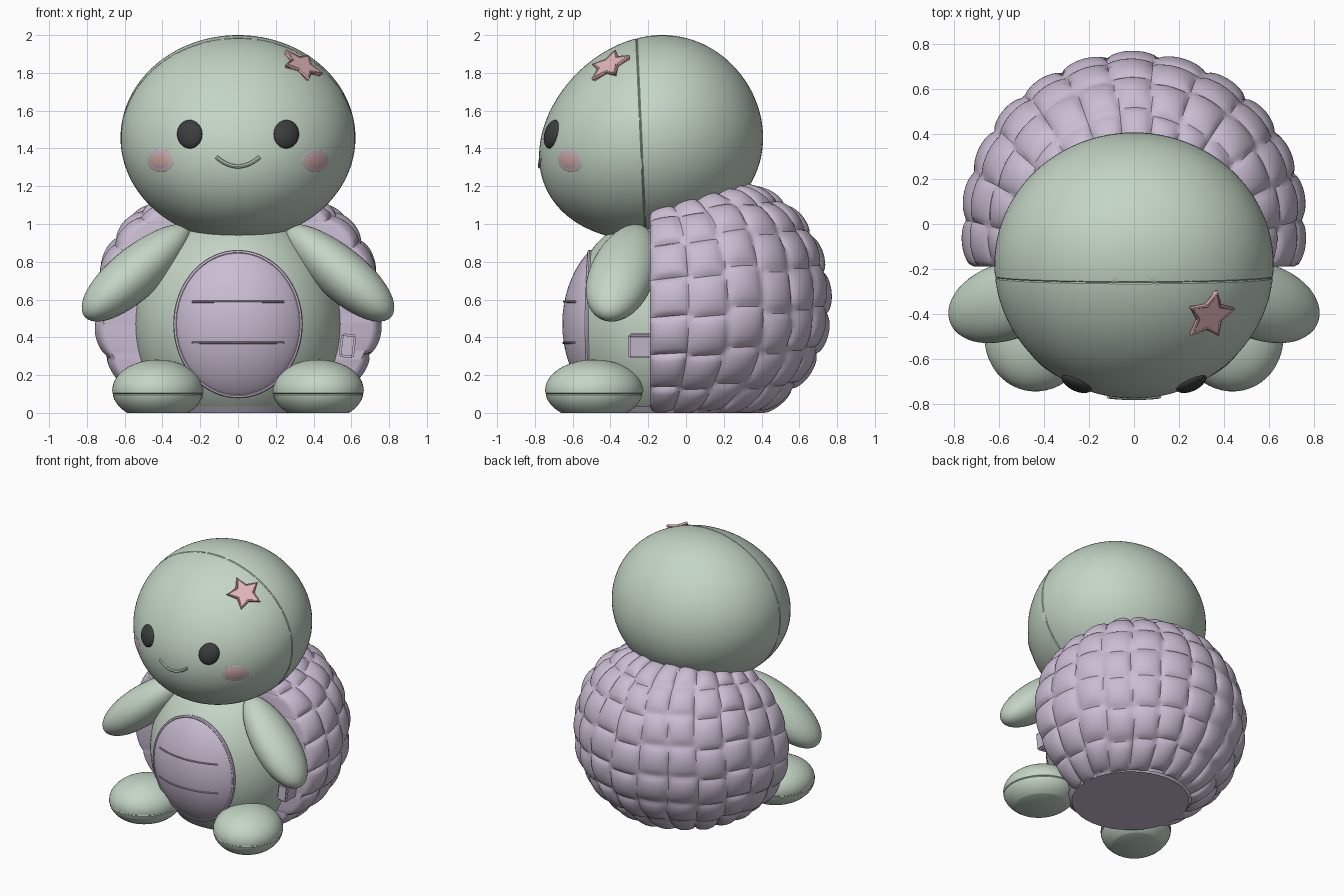
import bpy, bmesh
from math import sin, cos, pi, radians, sqrt, asin
from mathutils import Vector, Matrix

cube = bpy.data.objects.get("Cube")
if cube:
    bpy.data.objects.remove(cube, do_unlink=True)


def material(name, rgb):
    m = bpy.data.materials.new(name)
    m.use_nodes = True
    m.diffuse_color = (*rgb, 1)
    bsdf = m.node_tree.nodes["Principled BSDF"]
    bsdf.inputs["Base Color"].default_value = (*rgb, 1)
    bsdf.inputs["Roughness"].default_value = 0.8
    return m


GREEN = material("soft_green", (0.55, 0.665, 0.555))
LILAC = material("lilac", (0.59, 0.505, 0.64))
SEAM = material("dark_lilac", (0.42, 0.35, 0.46))
DARK = material("charcoal", (0.043, 0.046, 0.048))
BLUSH = material("blush", (0.65, 0.41, 0.395))
BLUSH_EDGE = material("blush_edge", (0.56, 0.48, 0.52))
PINK = material("star_pink", (0.78, 0.48, 0.49))
ROSE = material("star_edge", (0.69, 0.41, 0.42))


def smooth(ob):
    bpy.ops.object.select_all(action="DESELECT")
    ob.select_set(True)
    bpy.context.view_layer.objects.active = ob
    bpy.ops.object.shade_smooth_by_angle(angle=radians(35))


def finish(bm, name, mat):
    bmesh.ops.recalc_face_normals(bm, faces=bm.faces)
    me = bpy.data.meshes.new(name)
    bm.to_mesh(me)
    bm.free()
    me.materials.append(mat)
    ob = bpy.data.objects.new(name, me)
    bpy.context.collection.objects.link(ob)
    smooth(ob)
    return ob


def sphere(segs=64, rings=40):
    bm = bmesh.new()
    bmesh.ops.create_uvsphere(bm, u_segments=segs, v_segments=rings, radius=1)
    return bm


def slice_at(bm, co, no, **kw):
    bmesh.ops.bisect_plane(bm, geom=bm.verts[:] + bm.edges[:] + bm.faces[:],
                           plane_co=co, plane_no=no, **kw)


def groove(bm, co, no, centre, depth=0.004, width=0.005):
    """Press a sewn seam into the surface along a plane."""
    co, no = Vector(co), Vector(no).normalized()
    for s in (-1, 1, 0):
        slice_at(bm, co + no * width * s, no)
    for v in bm.verts:
        if abs((v.co - co).dot(no)) < 1e-4:
            v.co -= (v.co - Vector(centre)).normalized() * depth


def flatten_bottom(bm, height=0):
    slice_at(bm, (0, 0, height), (0, 0, 1), clear_inner=True)
    bmesh.ops.holes_fill(bm, edges=bm.edges[:], sides=0)


def tube(name, points, radius, mat, closed=False):
    cu = bpy.data.curves.new(name, "CURVE")
    cu.dimensions = "3D"
    cu.bevel_depth = radius
    cu.bevel_resolution = 2
    cu.use_fill_caps = True
    sp = cu.splines.new("POLY")
    sp.points.add(len(points) - 1)
    for p, q in zip(sp.points, points):
        p.co = (*q, 1)
    sp.use_cyclic_u = closed
    cu.materials.append(mat)
    ob = bpy.data.objects.new(name, cu)
    bpy.context.collection.objects.link(ob)
    bpy.ops.object.select_all(action="DESELECT")
    ob.select_set(True)
    bpy.context.view_layer.objects.active = ob
    bpy.ops.object.convert(target="MESH")
    smooth(bpy.context.view_layer.objects.active)


def egg(unit, centre, radii, lean):
    """Ellipsoid point whose front half leans back."""
    p = Vector(unit[i] * radii[i] for i in range(3))
    p.y += lean * p.z * (0.5 - 0.5 * unit[1])
    return p + centre


def front_of(centre, radii, lean):
    """Return a function giving the front point and normal at x, z."""
    def point(x, z):
        u, w = (x - centre.x) / radii[0], (z - centre.z) / radii[2]
        return egg((u, -sqrt(max(0, 1 - u * u - w * w)), w), centre, radii, lean)

    def at(x, z, e=0.002):
        across = point(x + e, z) - point(x - e, z)
        upward = point(x, z + e) - point(x, z - e)
        return point(x, z), across.cross(upward).normalized()
    return at


def lens(name, at, x, z, rx, rz, thick, mat):
    """Round pad that follows a curved surface."""
    bm = sphere(40, 24)
    for v in bm.verts:
        p, n = at(x + rx * v.co.x, z + rz * v.co.y)
        v.co = p + n * thick * v.co.z
    finish(bm, name, mat)


# Head with a seam over the crown
HEAD, HEAD_R, LEAN = Vector((0, -0.18, 1.457)), (0.622, 0.588, 0.543), 0.2
bm = sphere(96, 64)
for v in bm.verts:
    v.co = egg(v.co, HEAD, HEAD_R, LEAN)
groove(bm, (0, -0.24, 1.5), (0, 1, 0.045), HEAD)
finish(bm, "head", GREEN)
face = front_of(HEAD, HEAD_R, LEAN)

# Body
BODY, BODY_R = Vector((0, -0.1, 0.47)), (0.55, 0.53, 0.6)
bm = sphere()
for v in bm.verts:
    v.co = egg(v.co, BODY, BODY_R, 0)
flatten_bottom(bm, 0.015)
finish(bm, "body", GREEN)
belly = front_of(BODY, BODY_R, 0)

# Belly pad with border and two stitched lines
PAD_X, PAD_Z, PAD_H = 0.335, 0.385, 0.025
lens("belly_pad", belly, 0, 0.47, PAD_X, PAD_Z, PAD_H, LILAC)
ring = [belly(0.33 * cos(t * pi / 36), 0.47 + 0.38 * sin(t * pi / 36))[0] for t in range(72)]
tube("belly_border", ring, 0.013, LILAC, True)
for i, z in enumerate((0.375, 0.585)):
    line = []
    for t in range(-12, 13):
        x = 0.235 * t / 12
        p, n = belly(x, z)
        line.append(p + n * (0.002 + PAD_H * sqrt(1 - (x / PAD_X) ** 2 - ((z - 0.47) / PAD_Z) ** 2)))
    tube(f"belly_stitch_{i + 1}", line, 0.006, SEAM)

# Eyes, cheeks, arms and feet on both sides
for side, s in (("left", 1), ("right", -1)):
    lens(f"{side}_eye", face, s * 0.255, 1.475, 0.066, 0.075, 0.03, DARK)
    lens(f"{side}_cheek_edge", face, s * 0.41, 1.335, 0.07, 0.06, 0.004, BLUSH_EDGE)
    lens(f"{side}_cheek", face, s * 0.41, 1.335, 0.055, 0.046, 0.006, BLUSH)

    bm = sphere(40, 32)
    axis = Vector((0.735, -0.24, -0.635)).normalized()
    wide = (Vector((0, 1, 0)) - axis * axis.y).normalized()
    flat = axis.cross(wide)
    for v in bm.verts:
        x, y, t = v.co
        fat = 1 + 0.1 * t
        p = Vector((0.537, -0.335, 0.745)) + axis * 0.37 * t
        p += flat * 0.135 * fat * x + wide * 0.172 * fat * y
        v.co = (s * p.x, p.y, p.z)
    finish(bm, f"{side}_arm", GREEN)

    bm = sphere(48, 32)
    centre = Vector((s * 0.425, -0.487, 0.12))
    bm.transform(Matrix.Translation(centre) @ Matrix.Rotation(s * 0.35, 4, "Z")
                 @ Matrix.Diagonal((0.238, 0.262, 0.162, 1)))
    groove(bm, (0, 0, 0.1), (0, 0, 1), centre)
    flatten_bottom(bm)
    finish(bm, f"{side}_foot", GREEN)

# Smile
smile = []
for t in range(-12, 13):
    p, n = face(0.115 * t / 12, 1.305 + 0.05 * (t / 12) ** 2)
    smile.append(p - n * 0.001)
tube("smile", smile, 0.011, GREEN)

# Star patch
p, n = face(0.335, 1.835)
up = Vector((0.23, 0.9, 0.34))
up = (up - n * up.dot(n)).normalized()
right = up.cross(n)
outline = []
for k in range(10):
    rad = 0.06 if k % 2 else 0.115
    outline.append(p + (up * cos(k * pi / 5) + right * sin(k * pi / 5)) * rad)
bm = bmesh.new()
top = bm.faces.new([bm.verts.new(q + n * 0.016) for q in outline])
base = bmesh.ops.extrude_face_region(bm, geom=[top])["geom"]
for v in base:
    if isinstance(v, bmesh.types.BMVert):
        v.co -= n * 0.045
finish(bm, "star", PINK)
tube("star_border", [q + n * 0.009 for q in outline], 0.01, ROSE, True)

# Quilted shell: a swept profile with one puff per cell, open at the front
COLS, ROWS, STEP, FRONT = 13, 7, 12, -0.19
nu, nv = COLS * STEP, ROWS * STEP
bm = bmesh.new()
grid = []
for j in range(nv + 1):
    v = j / nv
    phi = radians(-60 + 135 * v)
    r = 0.738 * cos(phi) ** (0.68 if phi > 0 else 0.95)
    z = 0.57 + 0.645 * sin(phi)
    start = asin(FRONT / r)
    row = []
    for i in range(nu + 1):
        # columns wander a little from row to row
        u = i / nu
        wander = 0.1 * sin(9 * v + 11 * u) * sin(pi * u)
        col = u * COLS + wander
        shift = 0.1 * sin(2.3 * int(col))
        a = start + (pi - 2 * start) * u
        puff = abs(sin(pi * col)) ** 0.4 * abs(sin(pi * (v * ROWS + shift))) ** 0.4
        h = 0.036 * puff
        rr = r + h * cos(phi)
        x, y = rr * cos(a), rr * sin(a)
        zz = (z + h * sin(phi)) * (1 + 0.16 * (min(y, 0.3) - 0.3))
        row.append(bm.verts.new((x, y, max(0, zz))))
    # inner lips closing the front edge against the body
    ends = [bm.verts.new((e.co.x * 0.5, e.co.y, e.co.z)) for e in (row[0], row[-1])]
    grid.append([ends[0]] + row + [ends[1]])
for lo, hi in zip(grid, grid[1:]):
    for i in range(len(lo) - 1):
        bm.faces.new((lo[i], lo[i + 1], hi[i + 1], hi[i]))
finish(bm, "shell", LILAC)

# Flat base under the shell
bm = bmesh.new()
bmesh.ops.create_cone(bm, cap_ends=True, segments=64, radius1=0.4, radius2=0.425, depth=0.035,
                      matrix=Matrix.Translation((0, -0.04, 0.0175)))
finish(bm, "shell_base", LILAC)

# Fabric tag on the shell edge
bm = bmesh.new()
bmesh.ops.create_cube(bm, size=1, matrix=Matrix.Translation((0.58, -0.24, 0.355))
                      @ Matrix.Rotation(0.12, 4, "Y") @ Matrix.Diagonal((0.08, 0.13, 0.125, 1)))
bmesh.ops.bevel(bm, geom=bm.edges[:], offset=0.01, segments=2, affect="EDGES")
finish(bm, "side_tag", LILAC)
